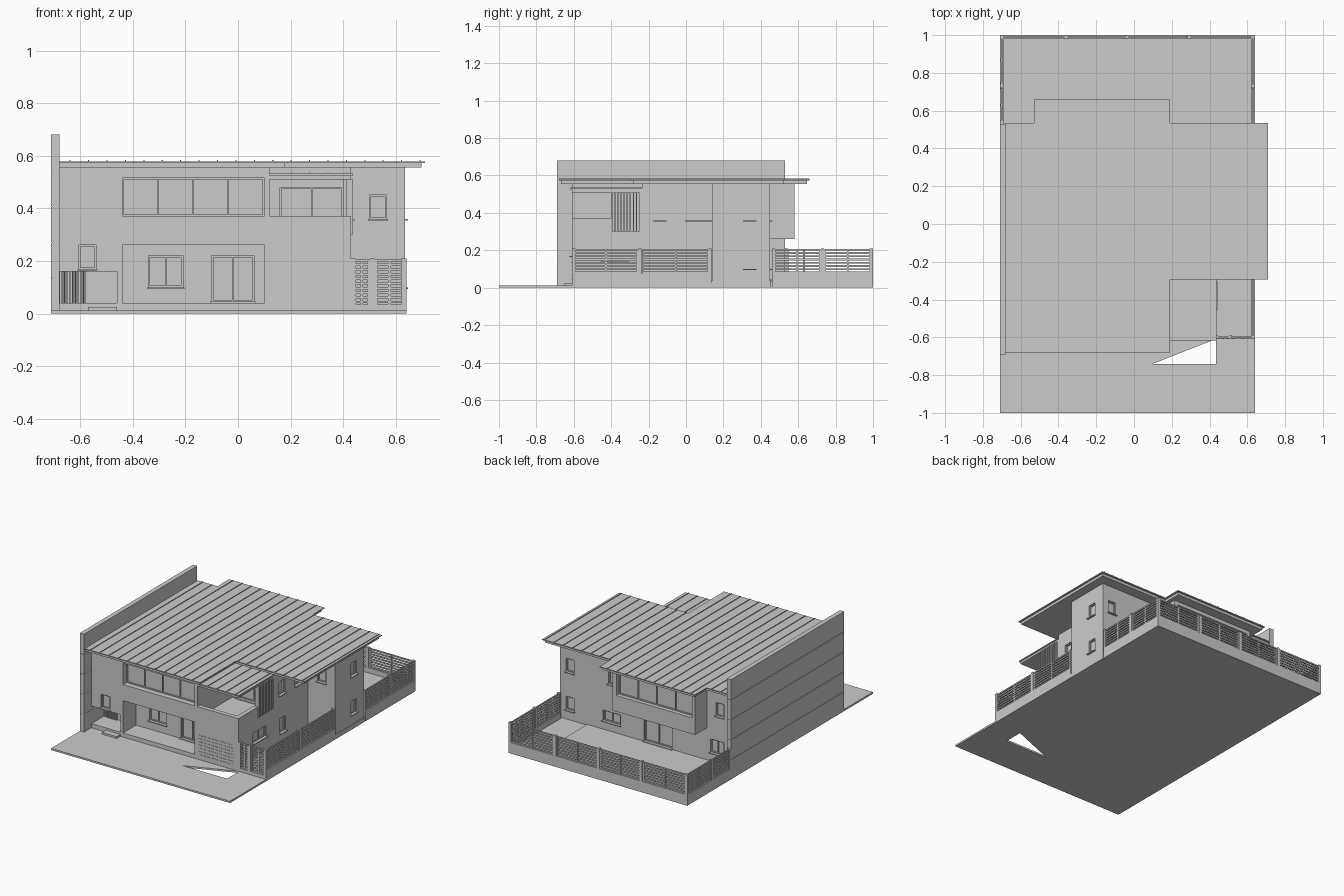
import bpy, bmesh

cube = bpy.data.objects.get("Cube")
if cube:
    bpy.data.objects.remove(cube, do_unlink=True)

grey = bpy.data.materials.new("plain_grey")
grey.use_nodes = True
grey.diffuse_color = (0.6, 0.6, 0.6, 1)
grey.node_tree.nodes["Principled BSDF"].inputs["Base Color"].default_value = (0.6, 0.6, 0.6, 1)


def finish(name, bm):
    bmesh.ops.recalc_face_normals(bm, faces=bm.faces)
    mesh = bpy.data.meshes.new(name)
    bm.to_mesh(mesh)
    bm.free()
    mesh.materials.append(grey)
    bpy.context.collection.objects.link(bpy.data.objects.new(name, mesh))


def add_box(bm, xs, ys, zs):
    verts = bmesh.ops.create_cube(bm, size=1)["verts"]
    for v in verts:
        v.co = [(min(r) + max(r)) / 2 + c * (max(r) - min(r)) for r, c in zip((xs, ys, zs), v.co)]


def box(name, xs, ys, zs):
    bm = bmesh.new()
    add_box(bm, xs, ys, zs)
    finish(name, bm)


def along(axis, us, ps):
    """Order a run range and a depth range as x, y."""
    return (us, ps) if axis == "x" else (ps, us)


def prism(name, outline, z0, z1):
    bm = bmesh.new()
    face = bm.faces.new([bm.verts.new((x, y, z0)) for x, y in outline])
    new = bmesh.ops.extrude_face_region(bm, geom=[face], use_keep_orig=True)["geom"]
    for v in new:
        if isinstance(v, bmesh.types.BMVert):
            v.co.z = z1
    finish(name, bm)


def wall(name, axis, pos, side, us, zs, holes=(), thick=0.03):
    """Wall facing `side` along the other axis, with rectangular holes."""
    bm = bmesh.new()
    ulist = sorted({*us, *(u for h in holes for u in h[:2])})
    zlist = sorted({*zs, *(z for h in holes for z in h[2:])})
    grid = {}

    def vert(u, z):
        if (u, z) not in grid:
            grid[u, z] = bm.verts.new((u, pos, z) if axis == "x" else (pos, u, z))
        return grid[u, z]

    for a, b in zip(ulist, ulist[1:]):
        for c, d in zip(zlist, zlist[1:]):
            u, z = (a + b) / 2, (c + d) / 2
            if not any(h[0] < u < h[1] and h[2] < z < h[3] for h in holes):
                bm.faces.new([vert(a, c), vert(b, c), vert(b, d), vert(a, d)])
    new = bmesh.ops.extrude_face_region(bm, geom=bm.faces[:], use_keep_orig=True)["geom"]
    for v in new:
        if isinstance(v, bmesh.types.BMVert):
            v.co[1 if axis == "x" else 0] -= side * thick
    finish(name, bm)


def window(name, axis, pos, side, hole, depth=0.015, panes=1, sill=True):
    u0, u1, z0, z1 = hole
    f = 0.006
    bm = bmesh.new()
    back = pos - side * depth
    add_box(bm, *along(axis, (u0, u1), (back, back - side * 0.008)), (z0, z1))
    bars = [(u0 + (u1 - u0 - f) * i / panes, z0, z1) for i in range(panes + 1)]
    for u, a, b in bars:
        add_box(bm, *along(axis, (u, u + f), (back, back + side * 0.008)), (a, b))
    for z in (z0, z1 - f):
        add_box(bm, *along(axis, (u0, u1), (back, back + side * 0.008)), (z, z + f))
    if sill:
        add_box(bm, *along(axis, (u0 - 0.006, u1 + 0.006), (back, pos + side * 0.012)), (z0 - 0.006, z0))
    finish(name, bm)


def glazed_wall(name, axis, pos, side, us, zs, windows, holes=()):
    wall(name, axis, pos, side, us, zs, [*windows, *holes])
    for i, hole in enumerate(windows):
        window(f"{name}_window_{i + 1}", axis, pos, side, hole, panes=2 if hole[1] - hole[0] > 0.08 else 1)


def fence(name, axis, pos, posts, base=0.075):
    """Low plinth, posts, and framed slats between the posts."""
    bm = bmesh.new()
    near, far = pos - 0.01, pos + 0.01
    add_box(bm, *along(axis, (posts[0], posts[-1]), (near, far)), (0, base))
    for p in posts:
        p = min(max(p, posts[0] + 0.008), posts[-1] - 0.008)
        add_box(bm, *along(axis, (p - 0.008, p + 0.008), (near, far)), (0, 0.21))
    for a, b in zip(posts, posts[1:]):
        mid = (a + b) / 2
        for u in (a + 0.014, mid, b - 0.014):
            add_box(bm, *along(axis, (u - 0.005, u + 0.005), (pos - 0.006, pos + 0.006)), (base, 0.205))
        count = round((0.205 - base) / 0.018)
        for i in range(count + 1):
            z = base + 0.002 + i * (0.121 + 0.075 - base) / count
            add_box(bm, *along(axis, (a + 0.012, b - 0.012), (pos - 0.004, pos + 0.004)), (z, z + 0.009))
    finish(name, bm)


# Ground: paved forecourt with a triangular planting cut-out, raised plot behind
prism("forecourt", [(-0.71, -1), (0.64, -1), (0.64, -0.61), (0.435, -0.61), (0.435, -0.74),
                    (0.1, -0.74), (0.43, -0.61), (-0.71, -0.61)], 0, 0.012)
box("plot_floor", (-0.71, 0.43), (-0.61, 0.99), (0, 0.04))
box("side_yard_floor", (0.43, 0.63), (-0.61, 0.99), (0, 0.035))
box("side_step", (0.6, 0.64), (0.135, 0.455), (0, 0.03))
box("entry_step", (-0.57, -0.46), (-0.65, -0.61), (0, 0.025))

# Tall party wall in stacked courses around a slimmer core
box("party_wall_core", (-0.707, -0.68), (-0.688, 0.528), (0, 0.678))
for i in range(5):
    box(f"party_wall_course_{i + 1}", (-0.71, -0.679), (-0.69, 0.53),
        (i * 0.136, (i + 1) * 0.136 - (0.003 if i < 4 else 0)))

# Front facade with carport, porch and recessed upper window
carport = (-0.68, -0.46, 0, 0.16)
porch = (-0.44, 0.1, 0, 0.26)
upper = (-0.44, 0.1, 0.37, 0.515)
small = (-0.605, -0.54, 0.17, 0.26)
wall("front_wall", "x", -0.61, -1, (-0.68, 0.12), (0, 0.555), [carport, porch, upper, small], 0.05)
window("upper_front_window", "x", -0.61, -1, upper, 0.045, 4, False)
window("small_front_window", "x", -0.61, -1, small)
glazed_wall("porch_back_wall", "x", -0.47, -1, (-0.68, 0.12), (0.02, 0.28),
            [(-0.34, -0.21, 0.1, 0.22), (-0.1, 0.06, 0.045, 0.22)])
box("porch_ceiling", (-0.44, 0.12), (-0.58, -0.46), (0.26, 0.28))
box("carport_ceiling", (-0.68, -0.46), (-0.58, -0.46), (0.16, 0.18))
box("porch_side_wall", (-0.46, -0.44), (-0.609, -0.47), (0, 0.265))
box("porch_end_wall", (0.1, 0.12), (-0.609, -0.47), (0, 0.265))
bm = bmesh.new()
for i in range(17):
    x = -0.679 + i * 0.006
    add_box(bm, (x, x + 0.003), (-0.482, -0.47), (0.04, 0.16))
finish("carport_grille", bm)

# Balcony block on the front right corner
wall("balcony_front_wall", "x", -0.61, -1, (0.12, 0.43), (0, 0.37))
glazed_wall("balcony_side_wall", "y", 0.43, 1, (-0.61, -0.235), (0, 0.515), [(-0.45, -0.31, 0.14, 0.21)],
            [(-0.61, -0.4, 0.37, 0.515), (-0.4, -0.245, 0.3, 0.51)])
box("balcony_floor", (0.12, 0.42), (-0.6, -0.235), (0.27, 0.29))
box("balcony_inner_wall", (0.1, 0.12), (-0.56, -0.235), (0.28, 0.555))
glazed_wall("balcony_back_wall", "x", -0.235, -1, (0.12, 0.43), (0.28, 0.555), [(0.16, 0.4, 0.3, 0.48)])
box("balcony_roof_fascia", (0.12, 0.43), (-0.61, -0.235), (0.51, 0.525))
box("balcony_roof", (0.12, 0.437), (-0.617, -0.235), (0.525, 0.532))
bm = bmesh.new()
for i in range(10):
    y = -0.4 + i * 0.0165
    add_box(bm, (0.41, 0.438), (y, y + 0.006), (0.3, 0.51))
finish("balcony_louvres", bm)
bm = bmesh.new()
for i in range(7):
    for j in range(9):
        x, z = 0.135 + j * 0.03, 0.045 + i * 0.022
        add_box(bm, (x, x + 0.02), (-0.612, -0.609), (z, z + 0.003))
finish("front_wall_brick_slots", bm)

# Side wing and rear walls
glazed_wall("right_wall", "y", 0.43, 1, (-0.235, 0.14), (0, 0.555),
            [(-0.17, -0.11, 0.36, 0.45), (0, 0.13, 0.36, 0.45), (-0.16, -0.1, 0.1, 0.2)])
glazed_wall("wing_front_wall", "x", 0.14, -1, (0.43, 0.635), (0, 0.555), [(0.5, 0.565, 0.36, 0.45)])
glazed_wall("wing_side_wall", "y", 0.635, 1, (0.14, 0.45), (0, 0.555),
            [(0.31, 0.37, 0.36, 0.45), (0.31, 0.37, 0.1, 0.19)])
glazed_wall("back_wall", "x", 0.45, 1, (-0.68, 0.635), (0, 0.555),
            [(0.53, 0.59, 0.36, 0.45), (0.53, 0.59, 0.1, 0.19), (0.21, 0.27, 0.36, 0.45),
             (0.18, 0.31, 0.1, 0.17), (-0.6, -0.54, 0.36, 0.45), (-0.6, -0.5, 0.1, 0.19),
             (-0.21, 0, 0.045, 0.22)])

# Rear bay
bay = (-0.45, 0.12, 0.37, 0.53)
wall("bay_back_wall", "x", 0.58, 1, (-0.475, 0.15), (0.26, 0.555), [bay], 0.04)
window("bay_window", "x", 0.58, 1, bay, 0.035, 4, False)
box("bay_left_wall", (0.13, 0.15), (0.45, 0.575), (0.26, 0.555))
box("bay_right_wall", (-0.475, -0.455), (0.45, 0.575), (0.26, 0.555))
box("bay_floor", (-0.475, 0.15), (0.45, 0.575), (0.26, 0.28))


# Main roof: fascia layer, thin sheet, standing seams
def roof_outline(g):
    return [(-0.68, -0.68 + g), (0.19 - g, -0.68 + g), (0.19 - g, -0.295 + g), (0.71 - g, -0.295 + g),
            (0.71 - g, 0.535 - g), (0.19 - g, 0.535 - g), (0.19 - g, 0.66 - g), (-0.53 + g, 0.66 - g),
            (-0.53 + g, 0.535 - g), (-0.68, 0.535 - g)]


prism("roof_fascia", roof_outline(0.012), 0.555, 0.573)
prism("roof_sheet", roof_outline(0), 0.573, 0.579)
bm = bmesh.new()
for i in range(20):
    x = -0.64 + i * 0.07
    front = -0.68 if x < 0.19 else -0.295
    back = 0.66 if -0.53 < x < 0.19 else 0.535
    add_box(bm, (x, x + 0.004), (front, back), (0.578, 0.583))
for i in range(4):
    x = 0.2 + i * 0.07
    add_box(bm, (x, x + 0.004), (-0.617, -0.235), (0.531, 0.536))
finish("roof_seams", bm)

# Boundary fences and the front gate
fence("back_fence", "x", 0.99, [-0.71, -0.36, -0.04, 0.29, 0.64])
fence("left_fence", "y", -0.7, [0.53, 0.73, 1.0])
fence("right_rear_fence", "y", 0.63, [0.46, 0.73, 1.0])
fence("right_front_fence", "y", 0.63, [-0.61, -0.245, 0.135])
fence("front_gate", "x", -0.6, [0.43, 0.512, 0.64], 0.02)
